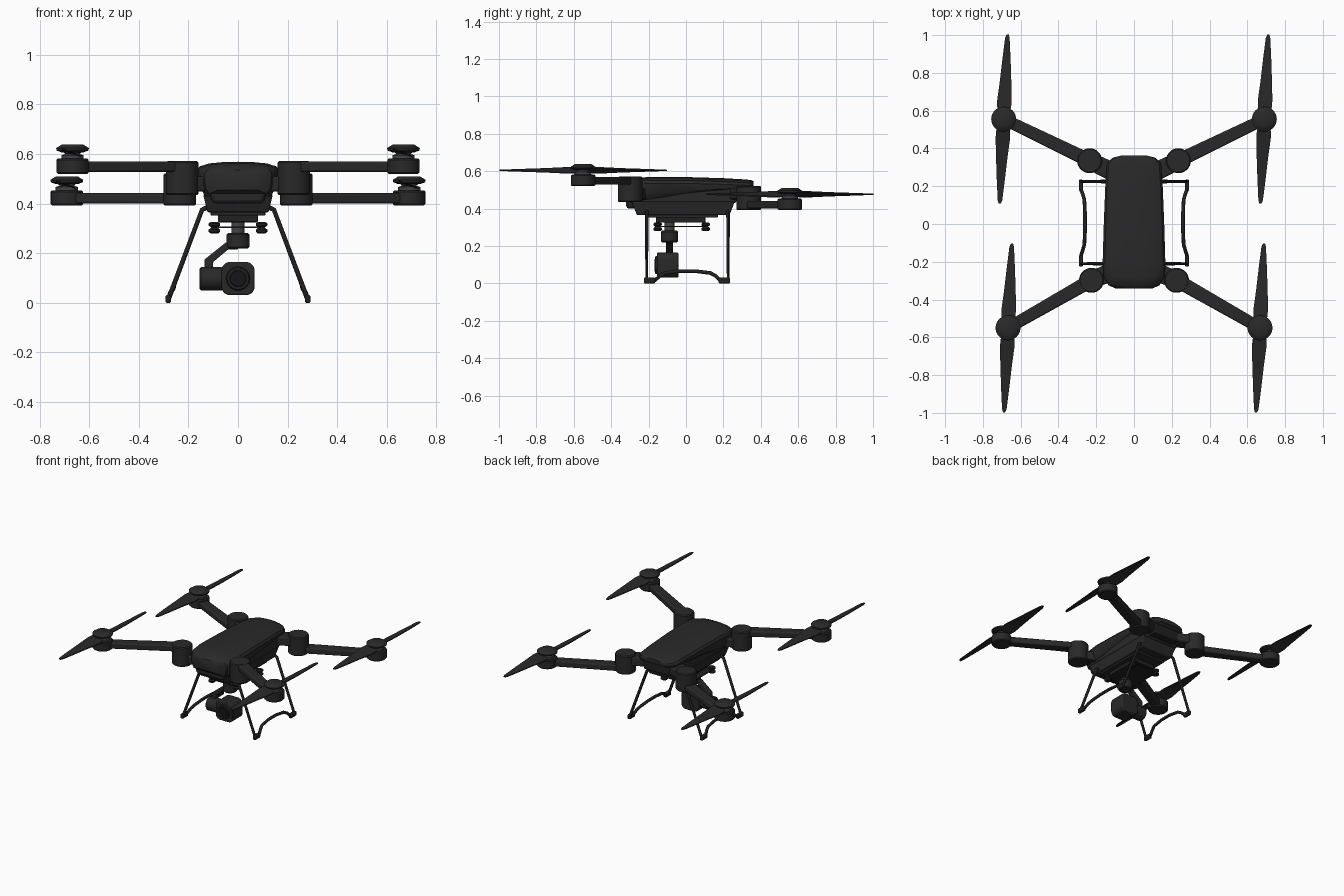
import bpy, bmesh, math
from mathutils import Vector, Matrix

if "Cube" in bpy.data.objects:
    bpy.data.objects.remove(bpy.data.objects["Cube"])


def mat(name, r, g, b):
    m = bpy.data.materials.new(name)
    m.diffuse_color = (r, g, b, 1)
    m.use_nodes = True
    m.node_tree.nodes["Principled BSDF"].inputs["Base Color"].default_value = m.diffuse_color
    return m


SHELL = mat("dark shell", 0.022, 0.022, 0.022)
BLACK = mat("black frame", 0.015, 0.015, 0.016)
GREY = mat("grey metal", 0.06, 0.06, 0.065)
GLASS = mat("lens glass", 0.008, 0.008, 0.01)


def finish(name, bm, m, bevel=0, segs=2, angle=35):
    bmesh.ops.recalc_face_normals(bm, faces=bm.faces)
    me = bpy.data.meshes.new(name)
    bm.to_mesh(me)
    bm.free()
    ob = bpy.data.objects.new(name, me)
    bpy.context.collection.objects.link(ob)
    me.materials.append(m)
    if bevel:
        b = ob.modifiers.new("bevel", 'BEVEL')
        b.width, b.segments, b.limit_method = bevel, segs, 'ANGLE'
    bpy.ops.object.select_all(action='DESELECT')
    bpy.context.view_layer.objects.active = ob
    ob.select_set(True)
    bpy.ops.object.shade_smooth_by_angle(angle=math.radians(angle))
    return ob


def box(name, x, y, z, m, bevel=0.006, taper=(1, 1)):
    """Box from ranges; taper scales the lower face."""
    bm = bmesh.new()
    bmesh.ops.create_cube(bm, size=1)
    c = Vector([(a + b) / 2 for a, b in (x, y, z)])
    d = [b - a for a, b in (x, y, z)]
    for v in bm.verts:
        t = taper if v.co.z < 0 else (1, 1)
        v.co = c + Vector((v.co.x * d[0] * t[0], v.co.y * d[1] * t[1], v.co.z * d[2]))
    return finish(name, bm, m, bevel)


def lathe(name, profile, origin, m, axis='Z', n=32):
    """Closed solid of revolution from (radius, height) points."""
    bm = bmesh.new()
    rings = [[bm.verts.new((r * math.cos(2 * math.pi * i / n), r * math.sin(2 * math.pi * i / n), h))
              for i in range(n)] for r, h in profile]
    for a, b in zip(rings, rings[1:]):
        for i in range(n):
            bm.faces.new((a[i], a[(i + 1) % n], b[(i + 1) % n], b[i]))
    bm.faces.new(rings[0])
    bm.faces.new(rings[-1])
    rot = {'Z': Matrix(), 'X': Matrix.Rotation(math.pi / 2, 4, 'Y'),
           'Y': Matrix.Rotation(math.pi / 2, 4, 'X')}[axis]
    bmesh.ops.transform(bm, matrix=Matrix.Translation(origin) @ rot, verts=bm.verts)
    return finish(name, bm, m)


def drum(name, r, h0, h1, origin, m, axis='Z', c=0.006):
    return lathe(name, [(r - c, h0), (r, h0 + c), (r, h1 - c), (r - c, h1)], origin, m, axis)


def loft(name, sections, m, bevel=0, angle=35):
    bm = bmesh.new()
    rings = [[bm.verts.new(p) for p in s] for s in sections]
    n = len(rings[0])
    for a, b in zip(rings, rings[1:]):
        for i in range(n):
            bm.faces.new((a[i], a[(i + 1) % n], b[(i + 1) % n], b[i]))
    bm.faces.new(rings[0])
    bm.faces.new(rings[-1])
    return finish(name, bm, m, bevel, angle=angle)


def beam(name, a, b, w0, w1, z0, z1, m, bevel=0.008):
    """Horizontal tapering bar between two xy points."""
    a, b = Vector(a), Vector(b)
    d = (b - a).normalized()
    s = Vector((-d.y, d.x))
    def sec(p, w):
        l, r = p + s * w / 2, p - s * w / 2
        return [(l.x, l.y, z0), (r.x, r.y, z0), (r.x, r.y, z1), (l.x, l.y, z1)]
    return loft(name, [sec(a, w0), sec(b, w1)], m, bevel)


def tube(name, pts, r, m):
    cu = bpy.data.curves.new(name, 'CURVE')
    cu.dimensions, cu.bevel_depth, cu.bevel_resolution, cu.use_fill_caps = '3D', r, 3, True
    sp = cu.splines.new('POLY')
    sp.points.add(len(pts) - 1)
    for p, co in zip(sp.points, pts):
        p.co = (*co, 1)
    ob = bpy.data.objects.new(name, cu)
    bpy.context.collection.objects.link(ob)
    cu.materials.append(m)
    bpy.ops.object.select_all(action='DESELECT')
    bpy.context.view_layer.objects.active = ob
    ob.select_set(True)
    bpy.ops.object.convert(target='MESH')
    bpy.ops.object.shade_smooth_by_angle(angle=math.radians(40))


# Body: domed canopy over a narrower hull
def hull_section(y, w, zb, ze, zt):
    half = [(0.86, zb), (0.97, zb + 0.3 * (ze - zb)), (1, ze), (0.93, ze + 0.45 * (zt - ze)),
            (0.7, ze + 0.8 * (zt - ze)), (0.35, ze + 0.96 * (zt - ze))]
    return [(-w * k, y, z) for k, z in half] + [(0, y, zt)] + [(w * k, y, z) for k, z in half[::-1]]


loft("canopy", [hull_section(*s) for s in (
    (-0.342, 0.095, 0.455, 0.51, 0.535), (-0.325, 0.135, 0.44, 0.52, 0.553),
    (-0.28, 0.16, 0.44, 0.53, 0.564), (-0.2, 0.166, 0.45, 0.535, 0.569),
    (0, 0.16, 0.48, 0.535, 0.569), (0.2, 0.152, 0.495, 0.53, 0.563),
    (0.32, 0.143, 0.505, 0.525, 0.556), (0.35, 0.115, 0.51, 0.525, 0.552),
    (0.362, 0.07, 0.515, 0.525, 0.547))], SHELL)
box("hull", (-0.14, 0.14), (-0.3, 0.27), (0.43, 0.52), SHELL, 0.012)
box("battery_bay", (-0.1, 0.1), (0.25, 0.33), (0.44, 0.515), BLACK, 0.008)
box("belly", (-0.14, 0.14), (-0.29, 0.26), (0.365, 0.436), SHELL, 0.006, (0.88, 0.9))
box("nose_chin", (-0.12, 0.12), (-0.325, -0.26), (0.4, 0.47), SHELL, 0.015, (0.85, 0.8))


# Propeller blade: sections along y, pitched, turned a little about z
def blade(name, x, y, z, turn):
    rows = [(0.02, -0.02, 0.02, 0.010), (0.06, -0.035, 0.038, 0.014), (0.1, -0.036, 0.041, 0.014),
            (0.2, -0.024, 0.037, 0.009), (0.32, -0.012, 0.031, 0.005),
            (0.43, 0.0, 0.024, 0.001), (0.448, 0.008, 0.019, 0)]
    M = Matrix.Translation((x, y, z)) @ Matrix.Rotation(math.radians(turn), 4, 'Z')
    loft(name, [[M @ Vector(p) for p in ((a, v, -h - 0.003), (b, v, h - 0.003),
                                         (b, v, h + 0.003), (a, v, -h + 0.003))]
                for v, a, b, h in rows], SHELL)


# Four arms: hinge, motor position, base height of the motor
for label, hinge, motor, hz, mz in (
        ("front", (0.225, -0.298), (0.667, -0.55), (0.435, 0.571), 0.52),
        ("rear", (0.235, 0.335), (0.69, 0.555), (0.392, 0.522), 0.392)):
    for side, s in (("left", -1), ("right", 1)):
        tag = f"{label}_{side}_"
        h, mo = (s * hinge[0], hinge[1]), (s * motor[0], motor[1])
        drum(tag + "hinge", 0.066, hz[0], hz[1], (*h, 0), SHELL)
        root_y = -0.245 if label == "front" else 0.27
        beam(tag + "shoulder", (s * 0.1, root_y), h, 0.1, 0.09, 0.45, 0.51, SHELL)
        beam(tag + "arm", h, mo, 0.075, 0.062, mz + 0.008, mz + 0.05, SHELL)
        drum(tag + "motor_base", 0.065, 0, 0.062, (*mo, mz), SHELL)
        lathe(tag + "motor_shaft", [(0.045, 0.055), (0.045, 0.075), (0.03, 0.08), (0.03, 0.1)],
              (*mo, mz), GREY)
        lathe(tag + "rotor_hub", [(0.045, 0.087), (0.064, 0.094), (0.066, 0.104),
                                  (0.05, 0.114), (0.044, 0.118)], (*mo, mz), SHELL)
        for i in range(2):
            blade(f"{tag}blade_{i + 1}", *mo, mz + 0.085, -1 + 180 * i)

# Landing gear: one bent tube per side, with feet
for side, s in (("left", -1), ("right", 1)):
    path = [(0.125, -0.21, 0.385), (0.145, -0.21, 0.375), (0.28, -0.21, 0.016), (0.28, -0.165, 0.018),
            (0.272, -0.14, 0.04), (0.263, -0.11, 0.056), (0.259, -0.03, 0.066), (0.259, 0.05, 0.066),
            (0.263, 0.13, 0.056), (0.272, 0.16, 0.04), (0.28, 0.18, 0.018), (0.28, 0.225, 0.016),
            (0.145, 0.225, 0.375), (0.125, 0.225, 0.385)]
    tube(side + "_landing_gear", [(s * x, y, z) for x, y, z in path], 0.01, BLACK)
    for end, y0, y1 in (("front", -0.225, -0.165), ("rear", 0.175, 0.235)):
        x = sorted((s * 0.27, s * 0.292))
        box(f"{side}_{end}_foot", x, (y0, y1), (0, 0.032), BLACK, 0.006)

# Gimbal mount, plate and rubber dampers
box("mount_block", (-0.08, 0.08), (-0.16, 0.105), (0.325, 0.37), BLACK, 0.004)
box("mount_top_plate", (-0.11, 0.11), (-0.22, 0.17), (0.352, 0.37), SHELL, 0.003)
box("damper_plate", (-0.105, 0.105), (-0.165, 0.115), (0.302, 0.308), BLACK, 0)
for x in (-0.095, 0.095):
    for y in (-0.152, 0.105):
        lathe("damper", [(0.015, 0.28), (0.023, 0.286), (0.023, 0.295), (0.013, 0.304),
                         (0.023, 0.312), (0.023, 0.32), (0.015, 0.326)], (x, y, 0), BLACK, n=20)

# Gimbal: yaw motor, bent arm, tilt motor
GY = -0.088
drum("gimbal_neck", 0.026, 0.27, 0.33, (0, GY, 0), GREY, c=0.002)
drum("yaw_motor", 0.046, 0.22, 0.282, (0, GY, 0), SHELL)
bend = [(0.0, 0.25), (-0.05, 0.243), (-0.135, 0.175), (-0.135, 0.12), (-0.1, 0.12), (-0.1, 0.165), (-0.04, 0.215), (0.0, 0.215)]
loft("gimbal_arm", [[(x, y, z) for x, z in bend] for y in (GY - 0.018, GY + 0.018)], SHELL, 0.004)
drum("tilt_motor", 0.047, -0.155, -0.06, (0, -0.098, 0.097), SHELL, axis='X')

# Camera with lens
cam = bmesh.new()
bmesh.ops.create_cube(cam, size=1)
for v in cam.verts:
    v.co = Vector((v.co.x * 0.134, -0.098 + v.co.y * 0.115, 0.098 + v.co.z * 0.134))
upright = [e for e in cam.edges if abs(e.verts[0].co.y - e.verts[1].co.y) > 0.05]
bmesh.ops.bevel(cam, geom=upright, offset=0.035, segments=5, affect='EDGES', profile=0.5)
finish("camera_body", cam, SHELL, 0.006)
lathe("lens_ring", [(0.048, 0.14), (0.048, 0.16), (0.044, 0.166), (0.036, 0.166)],
      (0, 0, 0.098), BLACK, axis='Y')
drum("lens", 0.033, 0.15, 0.169, (0, 0, 0.098), GLASS, axis='Y', c=0.002)
